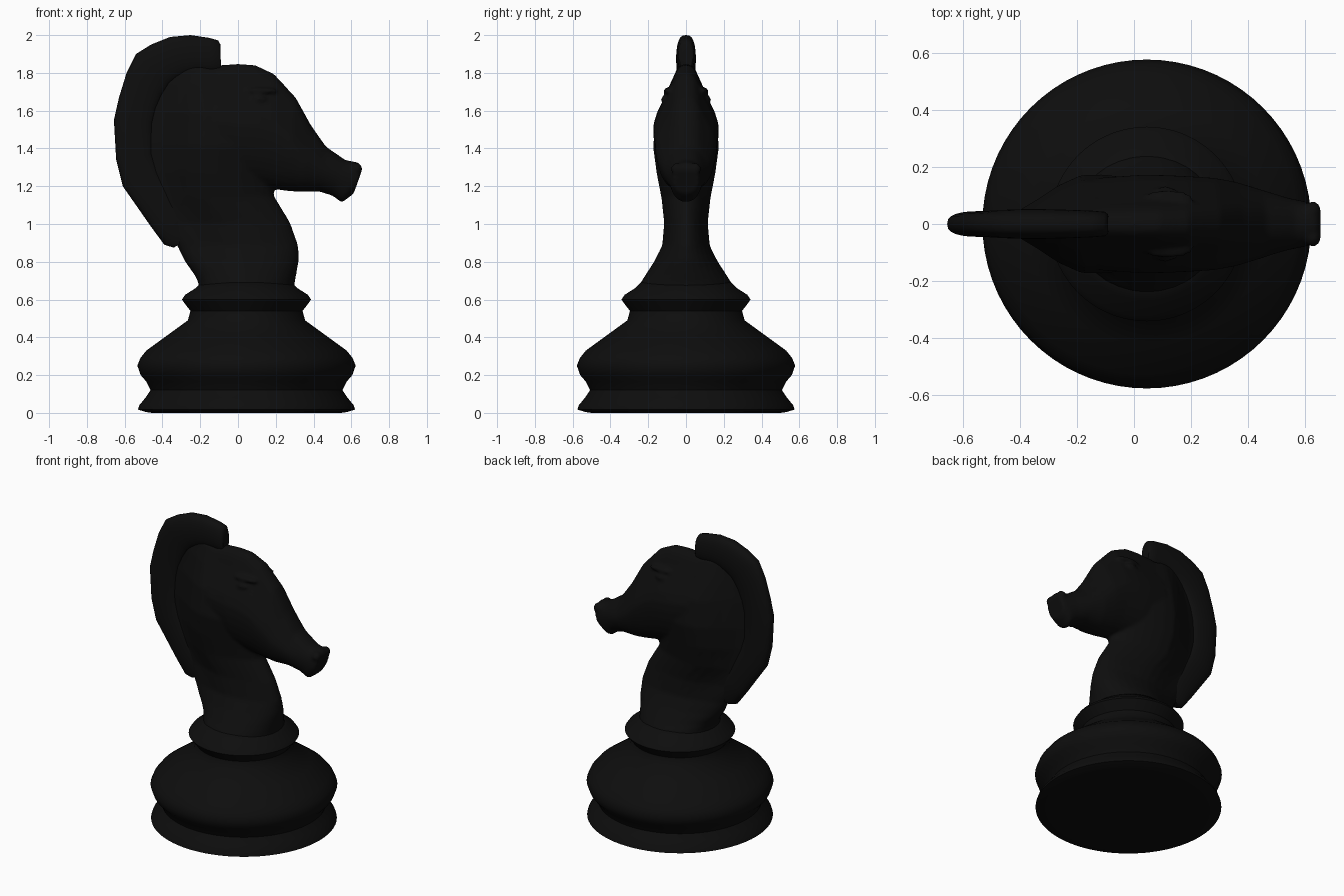
import bpy, bmesh, math
from mathutils import Vector, Matrix

black = bpy.data.materials.new("black")
black.diffuse_color = (0.0042, 0.0042, 0.0042, 1)


def finish(name, bm, angle=None):
    """Turn a bmesh into a smooth-shaded object."""
    bmesh.ops.recalc_face_normals(bm, faces=bm.faces)
    me = bpy.data.meshes.new(name)
    bm.to_mesh(me)
    bm.free()
    me.materials.append(black)
    ob = bpy.data.objects.new(name, me)
    bpy.context.collection.objects.link(ob)
    for p in me.polygons:
        p.use_smooth = True
    if angle:
        me.set_sharp_from_angle(angle=math.radians(angle))
    return ob


def skin(bm, rings):
    """Join rings of points into a closed tube."""
    vs = [[bm.verts.new(p) for p in r] for r in rings]
    n = len(vs[0])
    for a, b in zip(vs, vs[1:]):
        for i in range(n):
            j = (i + 1) % n
            bm.faces.new((a[i], a[j], b[j], b[i]))
    bm.faces.new(vs[0])
    bm.faces.new(vs[-1])


def loft(bm, sections, power=1.0, n=32):
    """Sections: x, z of wide edge, x, z of narrow edge, half width, taper."""
    rings = []
    for ax, az, bx, bz, hw, k in sections:
        a, b = Vector((ax, 0, az)), Vector((bx, 0, bz))
        ring = []
        for i in range(n):
            t = math.tau * i / n
            u, s = math.cos(t), math.sin(t)
            q = min(max((u + 0.8) / 0.9, 0), 1)
            f = 0.15 + 0.85 * q * q * (3 - 2 * q)
            y = hw * math.copysign(abs(s) ** power, s) * (1 - k + k * f)
            ring.append((a + b) / 2 + (a - b) / 2 * u + Vector((0, y, 0)))
        rings.append(ring)
    skin(bm, rings)


def blob(bm, pos, size):
    bmesh.ops.create_uvsphere(bm, u_segments=20, v_segments=12, radius=1,
                              matrix=Matrix.Translation(pos) @ Matrix.Diagonal((*size, 1)))


# Turned base with foot, belly and collar
profile = [(.50, 0), (.535, .005), (.575, .018), (.568, .04), (.535, .08), (.508, .12),
           (.53, .165), (.56, .2), (.578, .25), (.562, .29), (.53, .33), (.42, .41),
           (.31, .49), (.297, .54), (.32, .57), (.342, .6), (.325, .625), (.27, .66),
           (.24, .69)]
bm = bmesh.new()
skin(bm, [[(.045 + r * math.cos(math.tau * i / 72), r * math.sin(math.tau * i / 72), z)
           for i in range(72)] for r, z in profile])
finish("turned_base", bm, 50)

# Neck: front edge, back edge, half width, taper
neck = [(.30, .64, -.21, .64, .255, 0), (.30, .69, -.21, .69, .24, 0),
        (.308, .73, -.23, .73, .215, .1), (.322, .81, -.28, .80, .167, .2),
        (.318, .89, -.32, .88, .127, .3), (.275, 1.01, -.40, 1.0, .117, .6),
        (.19, 1.15, -.51, 1.12, .132, .9), (.19, 1.26, -.57, 1.28, .158, 1),
        (.22, 1.40, -.59, 1.43, .178, 1), (.2, 1.55, -.56, 1.62, .155, 1),
        (.1, 1.70, -.50, 1.77, .09, 1), (.0, 1.80, -.40, 1.86, .045, .6)]
bm = bmesh.new()
loft(bm, neck)
# Head: jaw edge, brow edge, half width, taper
head = [(-.12, 1.25, -.12, 1.84, .165, .5), (.05, 1.205, .0, 1.848, .175, .5),
        (.13, 1.195, .09, 1.842, .174, .5), (.19, 1.185, .19, 1.795, .17, .45),
        (.26, 1.175, .305, 1.67, .164, .4), (.33, 1.17, .385, 1.525, .15, .3),
        (.43, 1.172, .465, 1.41, .122, .2), (.50, 1.15, .57, 1.338, .093, 0),
        (.55, 1.113, .64, 1.325, .08, 0), (.612, 1.16, .66, 1.295, .07, 0)]
loft(bm, head, power=.85)
# Brows, eyes and nostrils
for s in (-1, 1):
    blob(bm, (.12, s * .088, 1.705), (.09, .032, .018))
    blob(bm, (.11, s * .105, 1.66), (.045, .028, .02))
    blob(bm, (.628, s * .046, 1.29), (.03, .034, .034))
body = finish("neck_and_head", bm)
m = body.modifiers.new("blend", 'REMESH')
m.mode = 'VOXEL'
m.voxel_size = .011
m.use_smooth_shade = True
m = body.modifiers.new("soften", 'SMOOTH')
m.factor = .5
m.iterations = 4

# Mane: outer edge, inner edge, half width, taper
mane = [(-.34, .875, -.25, .93, .03, 0), (-.39, .89, -.25, .97, .04, 0),
        (-.46, .985, -.30, 1.08, .045, 0), (-.54, 1.10, -.36, 1.18, .045, 0),
        (-.61, 1.20, -.42, 1.28, .045, 0), (-.645, 1.34, -.45, 1.37, .045, 0),
        (-.657, 1.55, -.45, 1.53, .045, 0), (-.63, 1.67, -.43, 1.61, .045, 0),
        (-.59, 1.80, -.40, 1.68, .047, 0), (-.54, 1.90, -.36, 1.74, .05, 0),
        (-.46, 1.95, -.32, 1.77, .052, 0), (-.36, 1.99, -.27, 1.79, .052, 0),
        (-.25, 2.0, -.22, 1.80, .05, 0), (-.15, 1.985, -.15, 1.80, .047, 0),
        (-.105, 1.972, -.10, 1.80, .043, 0), (-.093, 1.95, -.09, 1.81, .034, 0)]
bm = bmesh.new()
loft(bm, mane, power=.7, n=24)
finish("mane", bm, 50)
